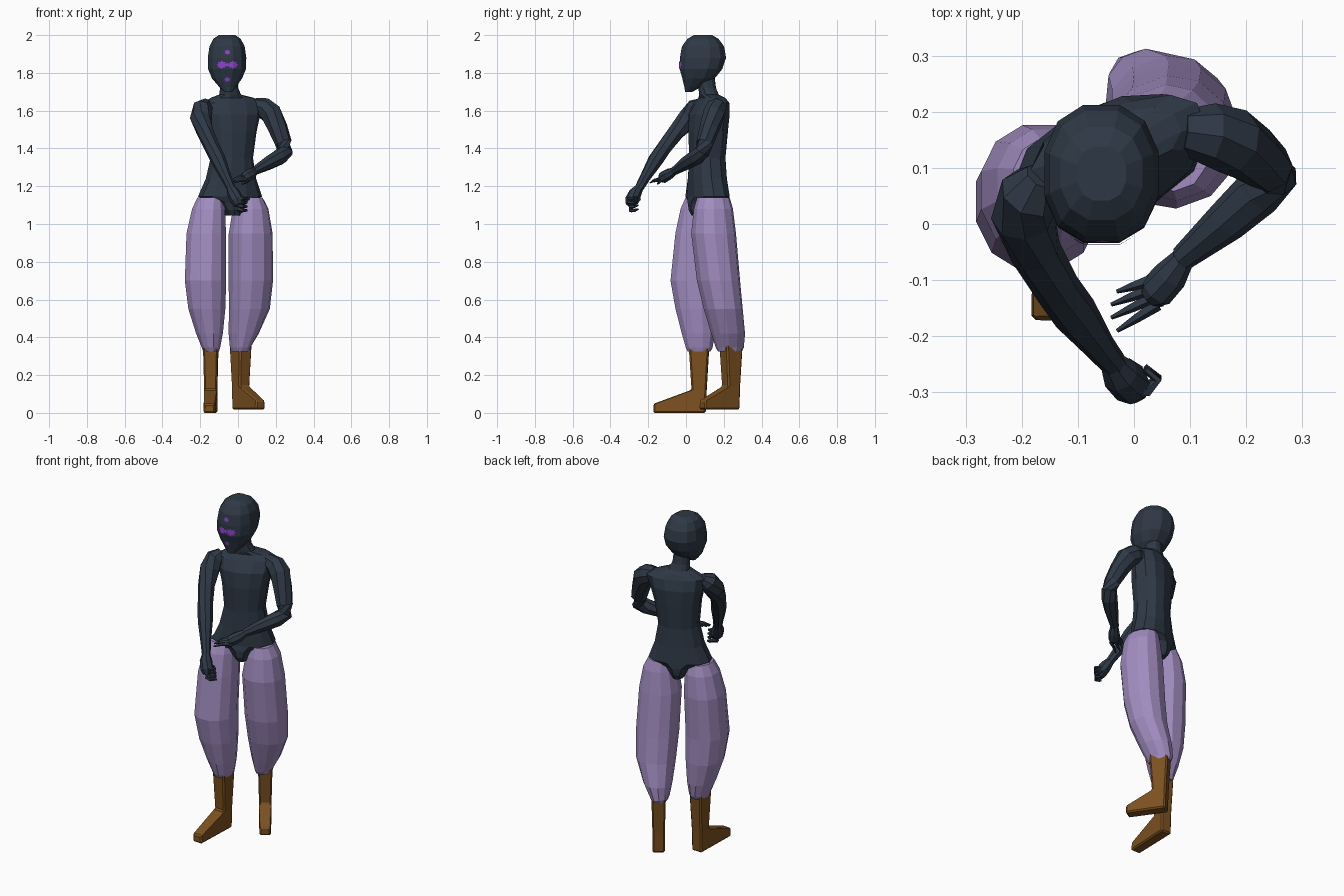
import bpy, bmesh, math
from mathutils import Vector
from mathutils.bvhtree import BVHTree


def material(name, rgb):
    m = bpy.data.materials.new(name)
    m.diffuse_color = (*rgb, 1)
    return m


SUIT = material("dark slate", (0.027, 0.040, 0.060))
CLOTH = material("lilac cloth", (0.36, 0.265, 0.53))
LEATHER = material("brown leather", (0.20, 0.082, 0.014))
GLOW = material("violet marks", (0.27, 0.055, 0.62))


def finish(name, bm, mat):
    bmesh.ops.recalc_face_normals(bm, faces=bm.faces[:])
    me = bpy.data.meshes.new(name)
    bm.to_mesh(me)
    bm.free()
    me.materials.append(mat)
    ob = bpy.data.objects.new(name, me)
    bpy.context.collection.objects.link(ob)
    return ob


def skin(bm, rings):
    """Join rings of points with quads and cap both ends."""
    rows = [[bm.verts.new(p) for p in r] for r in rings]
    n = len(rows[0])
    for a, b in zip(rows, rows[1:]):
        for i in range(n):
            j = (i + 1) % n
            bm.faces.new((a[i], a[j], b[j], b[i]))
    bm.faces.new(rows[0])
    bm.faces.new(rows[-1])


def stack(bm, rows, n=12, turn=0, power=2.3):
    """Horizontal superellipse rings: z, cx, cy, rx, ry."""
    t = math.radians(turn)
    rings = []
    for z, cx, cy, rx, ry in rows:
        ring = []
        for i in range(n):
            a = 2 * math.pi * (i + 0.5) / n
            c, s = math.cos(a), math.sin(a)
            x = math.copysign(abs(c) ** (2 / power), c) * rx
            y = math.copysign(abs(s) ** (2 / power), s) * ry
            ring.append((cx + x * math.cos(t) - y * math.sin(t),
                         cy + x * math.sin(t) + y * math.cos(t), z))
        rings.append(ring)
    skin(bm, rings)


def tube(bm, path, n=8):
    """Tapered limb through points x, y, z, radius."""
    pts = [Vector(p[:3]) for p in path]
    rings = []
    for i, p in enumerate(pts):
        d = pts[min(i + 1, len(pts) - 1)] - pts[max(i - 1, 0)]
        q = d.to_track_quat('Z', 'Y')
        rings.append([p + q @ Vector((math.cos(2 * math.pi * k / n),
                                      math.sin(2 * math.pi * k / n), 0)) * path[i][3]
                      for k in range(n)])
    skin(bm, rings)


# Head
bm = bmesh.new()
stack(bm, [(2.0, -.058, .09, .045, .05), (1.98, -.058, .09, .075, .085),
           (1.94, -.058, .09, .096, .115), (1.88, -.058, .09, .105, .126),
           (1.82, -.058, .079, .103, .116), (1.77, -.058, .066, .082, .088),
           (1.725, -.055, .035, .045, .045), (1.70, -.053, .015, .022, .02)])
face = BVHTree.FromBMesh(bm)
finish("head", bm, SUIT)

# Violet face marks, thin plates laid on the face
bm = bmesh.new()
for x, z, r in [(-.086, 1.843, .028), (-.026, 1.843, .028), (-.056, 1.843, .014),
                (-.056, 1.91, .017), (-.056, 1.765, .017)]:
    def on_face(px, pz):
        hit = face.ray_cast(Vector((px, -1, pz)), Vector((0, 1, 0)))[0]
        return hit + Vector((0, -.004, 0))
    mid = bm.verts.new(on_face(x, z))
    rim = []
    for i in range(16):
        a = i * math.pi / 8
        q = r if i % 2 == 0 else r * .7
        rim.append(bm.verts.new(on_face(x + q * math.cos(a), z + q * .8 * math.sin(a))))
    for i in range(16):
        bm.faces.new((mid, rim[i], rim[(i + 1) % 16]))
finish("face_marks", bm, GLOW)

# Torso with neck and briefs, turned towards the model's right
bm = bmesh.new()
stack(bm, [(1.045, -.038, .11, .035, .085), (1.075, -.04, .11, .055, .1),
           (1.115, -.041, .112, .085, .104), (1.145, -.042, .114, .176, .1),
           (1.24, -.037, .113, .136, .096), (1.35, -.033, .113, .113, .092),
           (1.49, -.03, .117, .13, .1), (1.58, -.03, .122, .152, .098),
           (1.64, -.028, .135, .165, .072), (1.668, -.03, .137, .12, .055),
           (1.685, -.042, .122, .058, .05), (1.72, -.047, .112, .047, .046),
           (1.80, -.05, .1, .047, .048)], turn=22)
finish("torso", bm, SUIT)

# Right arm, reaching forward, with a loose fist
bm = bmesh.new()
tube(bm, [(-.165, .085, 1.64, .03), (-.185, .055, 1.615, .055), (-.198, .015, 1.56, .057),
          (-.175, -.05, 1.49, .046), (-.137, -.115, 1.405, .041), (-.105, -.16, 1.34, .041),
          (-.06, -.22, 1.24, .028), (-.037, -.248, 1.19, .024)])
tube(bm, [(-.04, -.245, 1.195, .022), (-.025, -.268, 1.165, .034),
          (-.005, -.288, 1.125, .036), (.004, -.296, 1.10, .024)])
for i in range(4):
    z, y = 1.145 - .021 * i, -.29 + .002 * i
    tube(bm, [(-.005, y - .008, z, .013), (.024, y - .008, z - .01, .011),
              (.042, y + .012, z - .01, .009), (.02, y + .03, z - .004, .006)], 5)
tube(bm, [(-.025, -.255, 1.16, .012), (-.01, -.25, 1.13, .011), (.012, -.26, 1.11, .007)], 5)
finish("right_arm", bm, SUIT)

# Left arm, bent across the body, with an open hand
bm = bmesh.new()
tube(bm, [(.085, .165, 1.63, .04), (.135, .16, 1.615, .056), (.175, .148, 1.585, .06),
          (.21, .125, 1.51, .053), (.24, .1, 1.43, .045), (.25, .088, 1.385, .043),
          (.22, .055, 1.355, .044), (.165, .005, 1.325, .038), (.085, -.062, 1.28, .023)])
tube(bm, [(.09, -.058, 1.282, .02), (.065, -.092, 1.263, .031),
          (.04, -.12, 1.247, .032), (.028, -.13, 1.24, .022)])
for i in range(4):
    f = i / 3
    base = Vector((.03 + .012 * f, -.1 - .043 * f, 1.25 - .016 * f))
    tip = Vector((-.03 - .012 * math.sin(math.pi * f), -.12 - .07 * f, 1.234 - .016 * f))
    mid = (base + tip) / 2 + Vector((0, 0, .005))
    tube(bm, [(*base, .012), (*mid, .009), (*tip, .004)], 5)
tube(bm, [(.06, -.105, 1.25, .013), (.045, -.14, 1.225, .01), (.02, -.15, 1.212, .005)], 5)
finish("left_arm", bm, SUIT)

# Baggy trouser legs
LEGS = {
    "right_trouser_leg": [
        (1.14, -.147, .075, .07, .08), (1.08, -.156, .07, .09, .102),
        (.95, -.168, .06, .108, .12), (.7, -.172, .04, .113, .126),
        (.55, -.165, .053, .101, .112), (.42, -.151, .065, .073, .09),
        (.345, -.143, .07, .05, .073), (.325, -.143, .07, .043, .062)],
    "left_trouser_leg": [
        (1.14, .06, .145, .068, .088), (1.08, .067, .145, .092, .104),
        (.95, .067, .146, .115, .118), (.7, .068, .172, .117, .113),
        (.55, .06, .197, .108, .102), (.42, .03, .223, .078, .09),
        (.345, .011, .232, .051, .076), (.325, .011, .232, .044, .064)],
}
for name, rows in LEGS.items():
    bm = bmesh.new()
    stack(bm, rows, n=12, turn=20 if "left" in name else 0, power=2.15)
    finish(name, bm, CLOTH)


# Boots: side profile (forward, height, half width) swept to both sides
def boot(name, heel, toe, lift):
    heel, toe = Vector(heel), Vector(toe)
    d = (toe - heel).normalized()
    length = (toe - heel).length
    prof = [(0, 0, .034), (length, 0, .032), (length, .048, .027), (.075, .122, .034),
            (.09, .36, .04), (-.018, .36, .04), (-.004, .122, .034)]
    bm = bmesh.new()
    sides = []
    for s in (-1, 1):
        sides.append([bm.verts.new((heel.x + d.x * f - d.y * w * s,
                                    heel.y + d.y * f + d.x * w * s, z + lift))
                      for f, z, w in prof])
    for v in sides:
        bm.faces.new([v[i] for i in (6, 3, 4, 5)])
        bm.faces.new([v[i] for i in (0, 1, 2, 3, 6)])
    a, b = sides
    for i in range(7):
        j = (i + 1) % 7
        bm.faces.new((a[i], a[j], b[j], b[i]))
    ob = finish(name, bm, LEATHER)
    bev = ob.modifiers.new("chamfer", 'BEVEL')
    bev.width = .008
    bev.segments = 1


boot("right_boot", (-.143, .105), (-.152, -.172), 0)
boot("left_boot", (-.006, .268), (.12, .085), .018)
